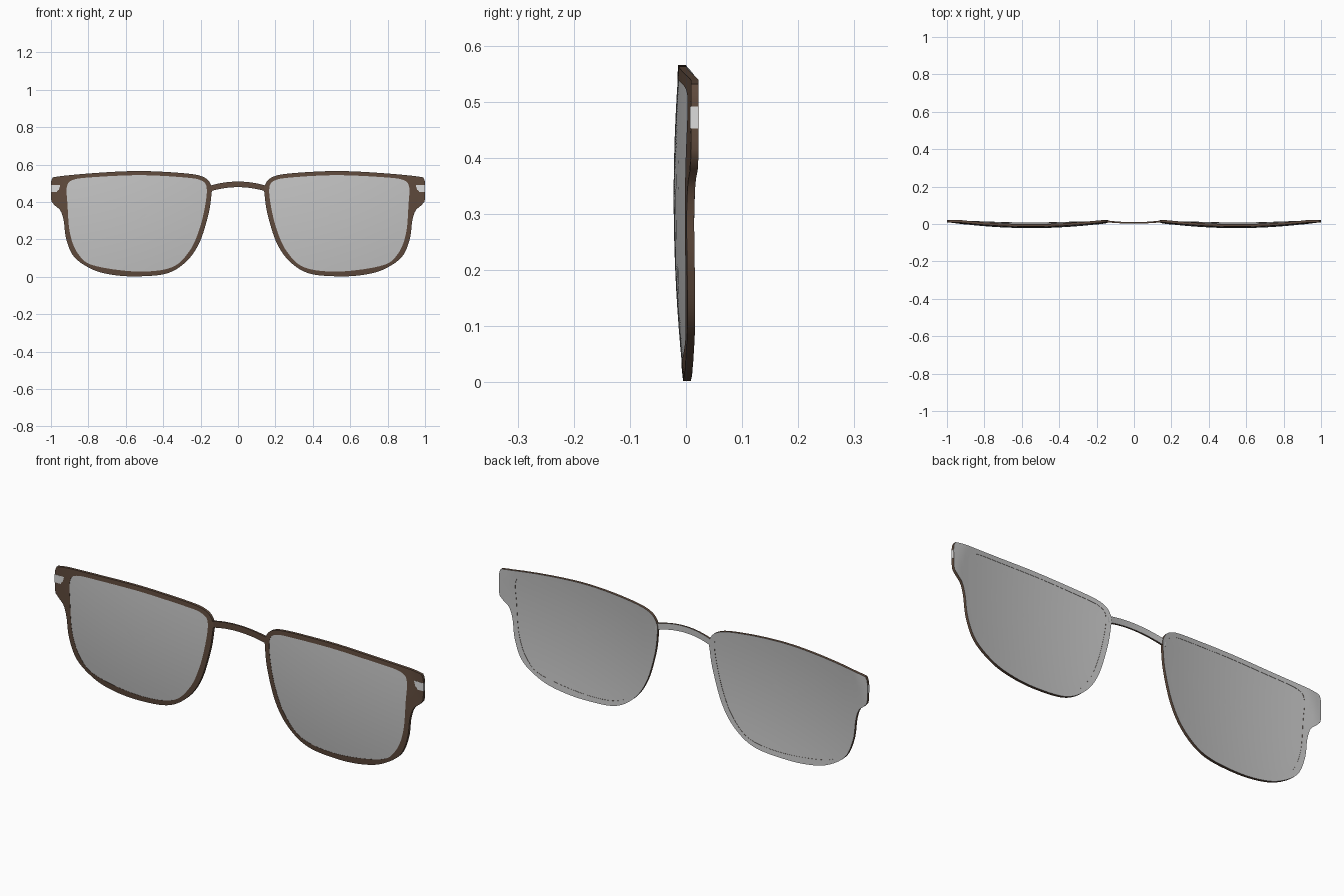
import bpy, bmesh, math
from mathutils import Vector

if "Cube" in bpy.data.objects:
    bpy.data.objects.remove(bpy.data.objects["Cube"])

def material(name, r, g, b):
    m = bpy.data.materials.new(name)
    m.diffuse_color = (r, g, b, 1)
    m.use_nodes = True
    m.node_tree.nodes["Principled BSDF"].inputs["Base Color"].default_value = m.diffuse_color
    return m

BROWN = material("brown", 0.115, 0.069, 0.046)
GREY = material("lens grey", 0.55, 0.55, 0.55)
SILVER = material("light silver", 0.72, 0.72, 0.72)

CX, CZ = 0.54, 0.30
N = 192
# rim outline and lens outline in the front plane (x, z), right side
OUTER = [(.142, .44), (.142, .485), (.178, .53), (.275, .552), (.52, .565), (.757, .555),
         (.975, .534), (.998, .515), (1.0, .46), (.998, .405), (.98, .382), (.95, .355),
         (.932, .30), (.918, .20), (.875, .105), (.78, .04), (.675, .011), (.54, .002),
         (.38, .018), (.275, .083), (.205, .185), (.158, .335)]
INNER = [(.168, .48), (.195, .514), (.275, .53), (.52, .543), (.78, .532), (.885, .517),
         (.915, .48), (.912, .39), (.898, .23), (.853, .12), (.77, .06), (.54, .028),
         (.355, .05), (.26, .137), (.206, .255), (.174, .39)]

def spline(pts, steps=16):
    """Closed smooth curve through the points."""
    out, n = [], len(pts)
    for i in range(n):
        a, b, c, d = (Vector(pts[(i + k) % n]) for k in (-1, 0, 1, 2))
        for s in range(steps):
            t = s / steps
            out.append(.5 * (2*b + (c-a)*t + (2*a-5*b+4*c-d)*t*t + (3*b-a-3*c+d)*t**3))
    return out

def sample(pts):
    """Resample an outline at equal angles around the lens centre."""
    ctr = Vector((CX, CZ))
    polar = sorted((math.atan2(*(p - ctr).yx), (p - ctr).length) for p in spline(pts))
    polar = [(polar[-1][0] - math.tau, polar[-1][1])] + polar + [(polar[0][0] + math.tau, polar[0][1])]
    out = []
    for i in range(N):
        a = -math.pi + math.tau * (i + .5) / N
        for (a0, r0), (a1, r1) in zip(polar, polar[1:]):
            if a0 <= a <= a1:
                r = r0 + (r1 - r0) * (a - a0) / max(a1 - a0, 1e-9)
                out.append(ctr + r * Vector((math.cos(a), math.sin(a))))
                break
    return out

def front_y(x, z):
    """Spherical base curve, flattened at the temple tabs."""
    return min(-.023 + .165 * ((x - .55)**2 + (z - .33)**2), .0085)

def finish(bm, name, mats, mirror=True, angle=35):
    bmesh.ops.recalc_face_normals(bm, faces=bm.faces)
    me = bpy.data.meshes.new(name)
    bm.to_mesh(me)
    bm.free()
    for m in mats:
        me.materials.append(m)
    ob = bpy.data.objects.new(name, me)
    bpy.context.collection.objects.link(ob)
    if mirror:
        ob.modifiers.new("mirror", 'MIRROR').use_mirror_merge = False
    bpy.context.view_layer.objects.active = ob
    ob.select_set(True)
    bpy.ops.object.shade_smooth_by_angle(angle=math.radians(angle))
    ob.select_set(False)
    return ob

def ring(bm, pts, off):
    return [bm.verts.new((p.x, front_y(p.x, p.y) + off, p.y)) for p in pts]

def bridge_rings(bm, a, b, mat):
    n = len(a)
    for i in range(n):
        j = (i + 1) % n
        bm.faces.new((a[i], a[j], b[j], b[i])).material_index = mat

outer, inner = sample(OUTER), sample(INNER)
THICK = .0135

# rims: brown front and edges, grey back
bm = bmesh.new()
steps = [k / 4 for k in range(5)]
fr = [ring(bm, [p.lerp(q, t) for p, q in zip(inner, outer)], 0) for t in steps]
bk = [ring(bm, [p.lerp(q, t) for p, q in zip(inner, outer)], THICK) for t in steps]
for k in range(4):
    bridge_rings(bm, fr[k], fr[k+1], 0)
    bridge_rings(bm, bk[k], bk[k+1], 1)
bridge_rings(bm, fr[0], bk[0], 0)
bridge_rings(bm, fr[-1], bk[-1], 0)
finish(bm, "rims", [BROWN, GREY])

# lenses: domed discs set just inside the rim faces
bm = bmesh.new()
ctr = Vector((CX, CZ))
sides = []
for off in (.001, THICK - .0012):
    rings = [ring(bm, [ctr.lerp(p, k / 8) for p in inner], off) for k in range(1, 9)]
    for a, b in zip(rings, rings[1:]):
        bridge_rings(bm, a, b, 0)
    mid = bm.verts.new((CX, front_y(CX, CZ) + off, CZ))
    for i in range(N):
        bm.faces.new((mid, rings[0][i], rings[0][(i + 1) % N]))
    sides.append(rings[-1])
bridge_rings(bm, sides[0], sides[1], 0)
finish(bm, "lenses", [GREY])

# nose bridge: arched bar, brown with grey back
bm = bmesh.new()
secs = []
M = 24
for i in range(M + 1):
    x = -.155 + .31 * i / M
    u = (x / .15)**2
    zt, zb = .509 - .022 * u, .479 - .023 * u
    yf = .002 + .0075 * u
    yb = yf + .008 + .002 * u
    secs.append([bm.verts.new(c) for c in ((x, yf, zb), (x, yf, zt), (x, yb, zt), (x, yb, zb))])
for a, b in zip(secs, secs[1:]):
    for k in range(4):
        j = (k + 1) % 4
        bm.faces.new((a[k], a[j], b[j], b[k])).material_index = 1 if k == 2 else 0
bm.faces.new(secs[0])
bm.faces.new(secs[-1])
finish(bm, "nose_bridge", [BROWN, GREY], mirror=False)

# temple inlays: thin silver plates wrapping the front and outer edge of each tab
def plate(bm, x0, x1, y0, y1, z0, z1):
    vs = bmesh.ops.create_cube(bm, size=1)["verts"]
    for v in vs:
        v.co = ((x0 + x1) / 2 + v.co.x * (x1 - x0), (y0 + y1) / 2 + v.co.y * (y1 - y0),
                (z0 + z1) / 2 + v.co.z * (z1 - z0))

bm = bmesh.new()
plate(bm, .948, 1.001, .0075, .011, .452, .491)
plate(bm, .936, .948, .0075, .011, .457, .486)
plate(bm, .996, 1.001, .0075, .0215, .452, .491)
finish(bm, "temple_inlays", [SILVER])
